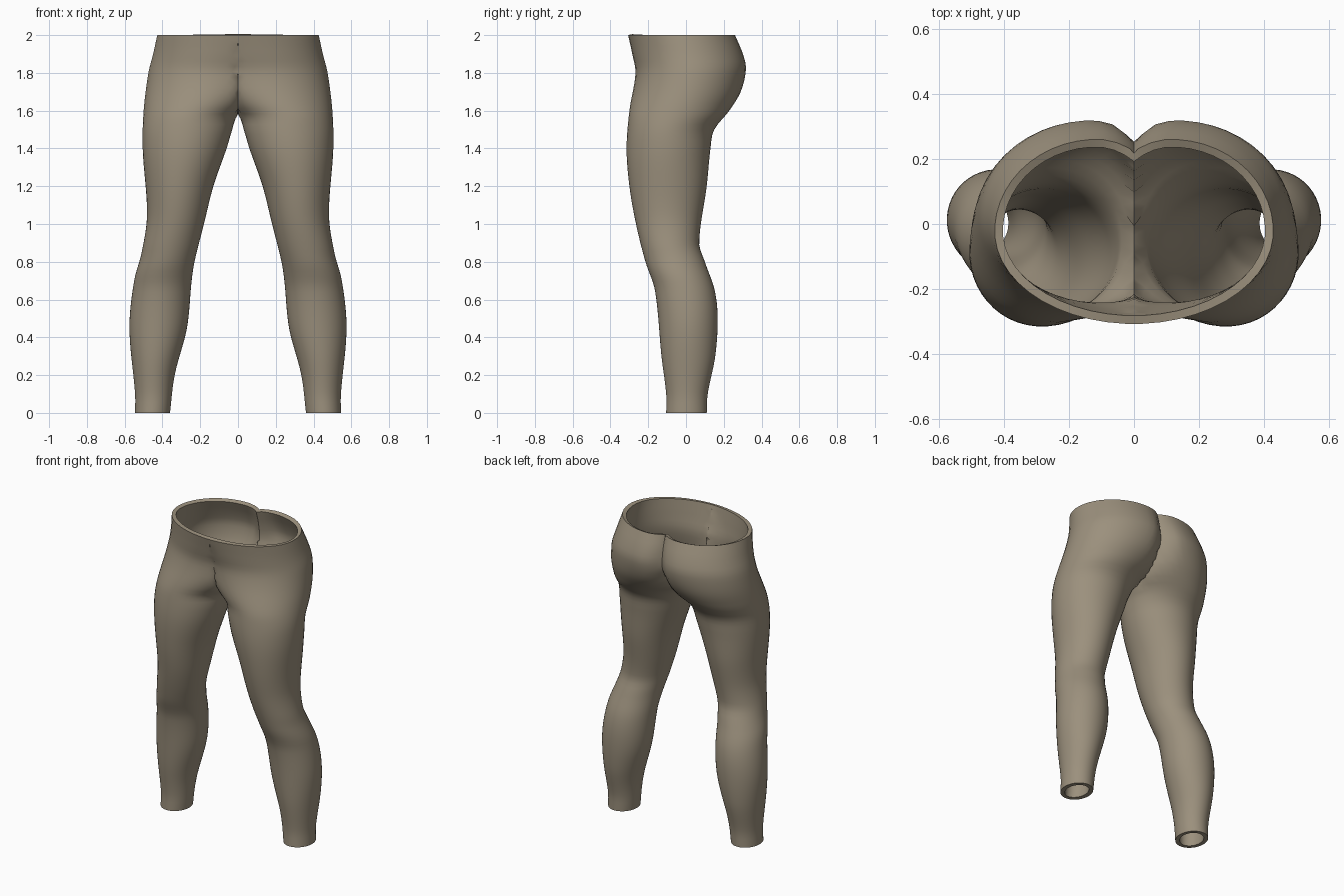
import bpy, bmesh, math

cube = bpy.data.objects.get("Cube")
if cube:
    bpy.data.objects.remove(cube)

SIDES, RINGS, WALL = 48, 72, 0.026

# Profiles of one leg, as (height, value)
OUTER = [(0, .545), (.1, .545), (.45, .575), (.7, .55), (.85, .51), (1.05, .482),
         (1.4, .505), (1.6, .5), (1.8, .475), (1.9, .45), (2, .428)]
INNER = [(0, .36), (.2, .335), (.45, .27), (.7, .245), (.8, .23), (1, .18), (1.2, .13),
         (1.4, .06), (1.5, .03), (1.57, .005), (1.61, -.05)]
INNER_FRONT = INNER + [(1.7, -.17), (1.8, -.26), (2, -.428)]
INNER_BACK = INNER + [(1.7, -.14), (1.8, -.2), (2, -.2)]
FRONT = [(0, -.105), (.1, -.105), (.3, -.13), (.65, -.165), (.8, -.215), (1, -.265),
         (1.2, -.3), (1.4, -.315), (1.6, -.3), (1.8, -.268), (1.9, -.285), (2, -.307)]
BACK = [(0, .11), (.1, .115), (.3, .155), (.5, .168), (.65, .152), (.8, .1), (.9, .07),
        (1.2, .11), (1.4, .13), (1.5, .15), (1.6, .23), (1.7, .29), (1.82, .318),
        (1.9, .302), (2, .26)]


def sample(keys, z):
    """Smooth cubic interpolation through the key points."""
    def slope(i):
        a, b = keys[max(i - 1, 0)], keys[min(i + 1, len(keys) - 1)]
        return (b[1] - a[1]) / (b[0] - a[0])
    i = max(k for k in range(len(keys) - 1) if keys[k][0] <= z)
    (z0, v0), (z1, v1) = keys[i], keys[i + 1]
    h = z1 - z0
    t = (z - z0) / h
    return (v0 * (1 + 2 * t) * (1 - t) ** 2 + v1 * t * t * (3 - 2 * t)
            + h * slope(i) * t * (1 - t) ** 2 - h * slope(i + 1) * t * t * (1 - t))


def ring_point(z, angle):
    c, s = math.cos(angle), math.sin(angle)
    outer, front, back = (sample(k, z) for k in (OUTER, FRONT, BACK))
    inner = sample(INNER_BACK if s > 0 else INNER_FRONT, z)
    x = (outer + inner) / 2 + (outer - inner) / 2 * c
    y = (front + back) / 2 + (back - front) / 2 * s
    x = max(x, 0)
    if s > 0 and z > 1.55:  # groove down the middle of the seat
        depth = .035 * min((z - 1.55) / .15, 1) * min(1, .4 + (2 - z) * 4)
        y -= depth * math.exp(-(x / .05) ** 2)
    return x, y, z


# Loft the left half; loops are pressed flat on the centre plane above the crotch
bm = bmesh.new()
loops = []
for r in range(RINGS + 1):
    z = 2 * r / RINGS
    loops.append([bm.verts.new(ring_point(z, math.tau * (i + .5) / SIDES)) for i in range(SIDES)])
for low, high in zip(loops, loops[1:]):
    for i in range(SIDES):
        j = (i + 1) % SIDES
        quad = (low[i], low[j], high[j], high[i])
        if any(v.co.x > 1e-6 for v in quad):
            bm.faces.new(quad)
bmesh.ops.delete(bm, geom=[v for v in bm.verts if not v.link_faces], context='VERTS')

mesh = bpy.data.meshes.new("trousers")
bm.to_mesh(mesh)
bm.free()
trousers = bpy.data.objects.new("trousers", mesh)
bpy.context.collection.objects.link(trousers)

# Cloth colour
cloth = bpy.data.materials.new("khaki cloth")
cloth.use_nodes = True
colour = (.33, .28, .205, 1)
cloth.diffuse_color = colour
cloth.node_tree.nodes["Principled BSDF"].inputs["Base Color"].default_value = colour
mesh.materials.append(cloth)

# Right half, then the wall thickness with rims at waist and ankles
mirror = trousers.modifiers.new("mirror", 'MIRROR')
mirror.merge_threshold = .0005
wall = trousers.modifiers.new("wall", 'SOLIDIFY')
wall.thickness = WALL
wall.offset = -1

bpy.context.view_layer.objects.active = trousers
trousers.select_set(True)
for name in ("mirror", "wall"):
    bpy.ops.object.modifier_apply(modifier=name)
bpy.ops.object.shade_smooth_by_angle(angle=math.radians(50))
